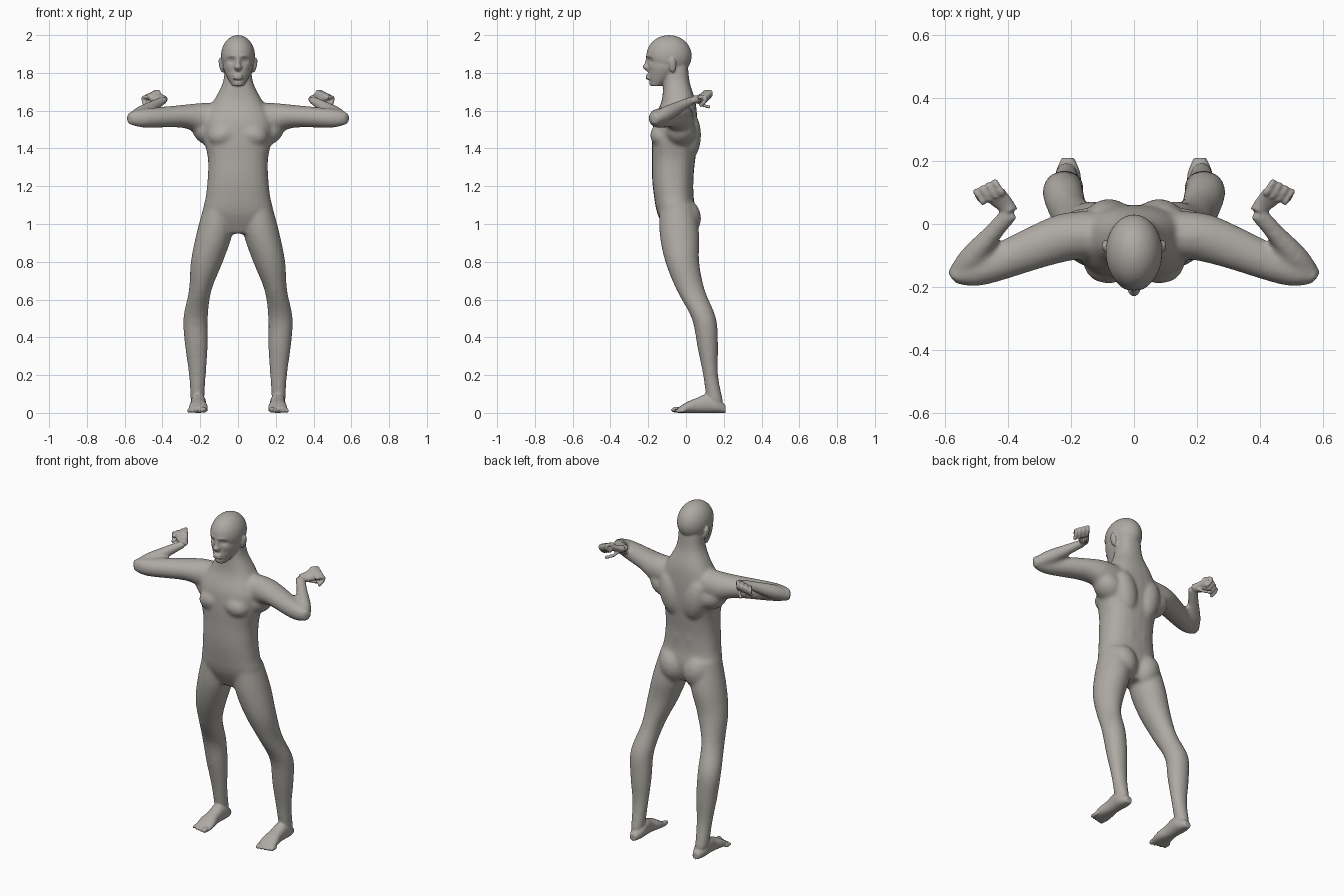
import bpy, bmesh, math
from mathutils import Vector, Matrix

if "Cube" in bpy.data.objects:
    bpy.data.objects.remove(bpy.data.objects["Cube"])

RIGHTWARD, BACKWARD, UPWARD = Vector((1, 0, 0)), Vector((0, 1, 0)), Vector((0, 0, 1))
BOTH, MIDDLE = (1, -1), (1,)


def material(name, colour):
    made = bpy.data.materials.new(name)
    made.use_nodes = True
    made.diffuse_color = colour
    made.node_tree.nodes["Principled BSDF"].inputs["Base Color"].default_value = colour
    return made


def spline(rows, steps):
    """Smoothly interpolate rows of numbers."""
    smooth_rows = []
    last = len(rows) - 1
    for i in range(last):
        near = (rows[max(i - 1, 0)], rows[i], rows[i + 1], rows[min(i + 2, last)])
        for step in range(steps):
            t = step / steps
            smooth_rows.append([
                b + t * ((c - a) / 2 + t * ((a + a - 5 * b + 4 * c - d) / 2
                                            + t * (3 * b - a - 3 * c + d) / 2))
                for a, b, c, d in zip(*near)])
    smooth_rows.append(list(rows[last]))
    return smooth_rows


def superellipse(value, power):
    return math.copysign(abs(value) ** (2 / power), value)


def loft(bm, rings, across, along, power=2, sides=BOTH, segments=24):
    """Skin rings given as x, y, z, radius across, radius along."""
    for side in sides:
        loops = []
        for x, y, z, radius_across, radius_along in spline(rings, 4):
            loop = []
            for k in range(segments):
                angle = math.tau * k / segments
                point = Vector((x, y, z))
                point += across * radius_across * superellipse(math.cos(angle), power)
                point += along * radius_along * superellipse(math.sin(angle), power)
                point.x *= side
                loop.append(bm.verts.new(point))
            loops.append(loop)
        for lower, upper in zip(loops, loops[1:]):
            for k in range(segments):
                following = (k + 1) % segments
                bm.faces.new((lower[k], lower[following], upper[following], upper[k]))
        bm.faces.new(loops[0])
        bm.faces.new(loops[-1])


def stack(bm, bottom, spacing, stations, power=2, sides=BOTH):
    """Loft evenly spaced level sections: inner x, outer x, front y, back y."""
    rings = []
    for i, (inner, outer, front, back) in enumerate(stations):
        rings.append(((inner + outer) / 2, (front + back) / 2, bottom + spacing * i,
                      (outer - inner) / 2, (back - front) / 2))
    loft(bm, rings, RIGHTWARD, BACKWARD, power, sides)


def symmetric(sections):
    return [(-width, width, front, back) for width, front, back in sections]


def blob(bm, centre, size, tilt=0, sides=BOTH, segments=24):
    for side in sides:
        x, y, z = centre
        place = Matrix.Translation((x * side, y, z))
        turn = Matrix.Rotation(tilt * side, 4, "Y")
        bmesh.ops.create_uvsphere(bm, u_segments=segments, v_segments=segments // 2, radius=1,
                                  matrix=place @ turn @ Matrix.Diagonal((*size, 1)))


def finger(bm, points, radius):
    """Rounded digit following a curled path."""
    for x, y, z in spline(points, 3):
        blob(bm, (x, y, z), (radius, radius, radius), segments=10)


def fuse(bm, name, voxel, smoothing):
    """Merge overlapping volumes into one soft skin."""
    mesh = bpy.data.meshes.new(name)
    bm.to_mesh(mesh)
    bm.free()
    holder = bpy.data.objects.new(name, mesh)
    bpy.context.collection.objects.link(holder)
    remesh = holder.modifiers.new("fuse", "REMESH")
    remesh.mode, remesh.voxel_size = "VOXEL", voxel
    soften = holder.modifiers.new("soften", "SMOOTH")
    soften.factor, soften.iterations = 0.5, smoothing
    graph = bpy.context.evaluated_depsgraph_get()
    fused = bpy.data.meshes.new_from_object(holder.evaluated_get(graph))
    bpy.data.objects.remove(holder)
    return fused


# Torso and neck, from the crotch upward: half width, front, back
bm = bmesh.new()
torso = symmetric([(.08, -.1, .02), (.18, -.15, .05), (.17, -.17, .04), (.16, -.18, .04),
                   (.16, -.18, .05), (.18, -.18, .06), (.18, -.17, .06), (.13, -.13, .05),
                   (.08, -.12, .02), (.07, -.12, .01)])
stack(bm, .95, .1, torso, 2.4, MIDDLE)

# Chest, shoulder blades, lower back, seat and armpits
blob(bm, (.08, -.13, 1.47), (.08, .06, .06), .2)
blob(bm, (.08, .02, 1.47), (.07, .06, .13), .2)
blob(bm, (.04, 0, 1.22), (.04, .04, .14))
blob(bm, (.08, 0, 1.03), (.08, .08, .1), .2)
blob(bm, (.16, -.03, 1.49), (.09, .08, .07), -.6)

# Upper arms
sideways = Vector((.4, .9, 0)).normalized()
loft(bm, [(.1, -.04, 1.56, .09, .08), (.2, -.04, 1.56, .08, .08), (.3, -.07, 1.57, .07, .06),
          (.5, -.15, 1.56, .05, .05), (.58, -.17, 1.56, .02, .03)], sideways, UPWARD)

# Forearms
elbow, wrist = Vector((.57, -.17, 1.55)), Vector((.39, .04, 1.66))
reach = (wrist - elbow).normalized()
flat = reach.cross(UPWARD).normalized()
loft(bm, [(*elbow, .03, .03), (*elbow.lerp(wrist, .3), .04, .04),
          (*elbow.lerp(wrist, .7), .03, .03), (*wrist, .03, .02)], flat, flat.cross(reach))

# Legs, from the ankle upward
stack(bm, .05, .15, [(.18, .25, .11, .2), (.17, .26, .09, .17), (.16, .28, .06, .17),
                     (.16, .29, .03, .16), (.14, .26, -.05, .1), (.08, .25, -.11, .07),
                     (.03, .22, -.14, .07), (.03, .18, -.14, .04)])
bmesh.ops.recalc_face_normals(bm, faces=bm.faces)
base = fuse(bm, "base", .01, 8)

# Skull and jaw
bm = bmesh.new()
blob(bm, (0, -.09, 1.89), (.09, .12, .11), sides=MIDDLE, segments=40)
jaw = symmetric([(.03, -.19, -.13), (.06, -.2, -.05), (.08, -.2, -.01),
                 (.08, -.21, .01), (.08, -.2, .01)])
stack(bm, 1.73, .05, jaw, sides=MIDDLE)

# Nose, lips and ears
loft(bm, [(0, -.2, 1.89, .01, .01), (0, -.21, 1.85, .01, .01), (0, -.21, 1.83, .02, .02),
          (0, -.2, 1.81, .01, .01)], RIGHTWARD, BACKWARD, sides=MIDDLE)
for height in (1.77, 1.785):
    blob(bm, (0, -.2, height), (.025, .015, .007), sides=MIDDLE)
blob(bm, (.09, -.07, 1.84), (.01, .02, .04), .2)

# Palms
knuckle_line = Vector((.8, -.35, -.4)).normalized()
palm_normal = knuckle_line.cross(reach).normalized()
loft(bm, [(*wrist, .02, .02), (.41, .06, 1.66, .03, .02), (.45, .1, 1.68, .04, .02)],
     knuckle_line, palm_normal, 2.4)

# Curled fingers and thumbs
first, fourth = Vector((.43, .12, 1.7)), Vector((.49, .09, 1.67))
curl = [Vector(p) for p in ((-.01, -.02, 0), (.01, .01, 0), (.01, .01, -.02), (0, -.01, -.04))]
for i in range(4):
    knuckle = first.lerp(fourth, i / 3)
    finger(bm, [knuckle + bend for bend in curl], .011)
finger(bm, [(.4, .06, 1.65), (.42, .09, 1.63), (.45, .12, 1.62)], .01)

# Feet, from heel to toes: half width, half height
sole = [(.02, .02), (.04, .04), (.04, .05), (.04, .04), (.05, .03), (.05, .015)]
loft(bm, [(.21, .21 - .05 * i, height, width, height)
          for i, (width, height) in enumerate(sole)], RIGHTWARD, UPWARD, 2.3)
for i in range(5):
    radius = .011 if i else .016
    blob(bm, (.18 + .02 * i, -.05 + .005 * i, radius), (radius * .9, .03, radius))
bmesh.ops.recalc_face_normals(bm, faces=bm.faces)
bm.from_mesh(base)
bpy.data.meshes.remove(base)
skin = fuse(bm, "body", .006, 2)

# Face relief: sockets, eyes, brows, cheeks, chin crease
relief = [(.036, 1.866, .018, .013, .016), (.036, 1.866, .01, .006, -.007),
          (.03, 1.89, .02, .007, -.005), (.05, 1.83, .02, .015, -.004),
          (0, 1.76, .02, .006, .006)]
for vert in skin.vertices:
    if vert.co.z > 1.7 and vert.co.y < -.12:
        for x, z, spread_x, spread_z, push in relief:
            distance = math.hypot((abs(vert.co.x) - x) / spread_x, (vert.co.z - z) / spread_z)
            vert.co.y += push * math.exp(-distance ** 2)

# One continuous skin
skin.materials.clear()
skin.materials.append(material("warm grey", (.42, .4, .37, 1)))
skin.shade_smooth()
body = bpy.data.objects.new("body", skin)
bpy.context.collection.objects.link(body)
